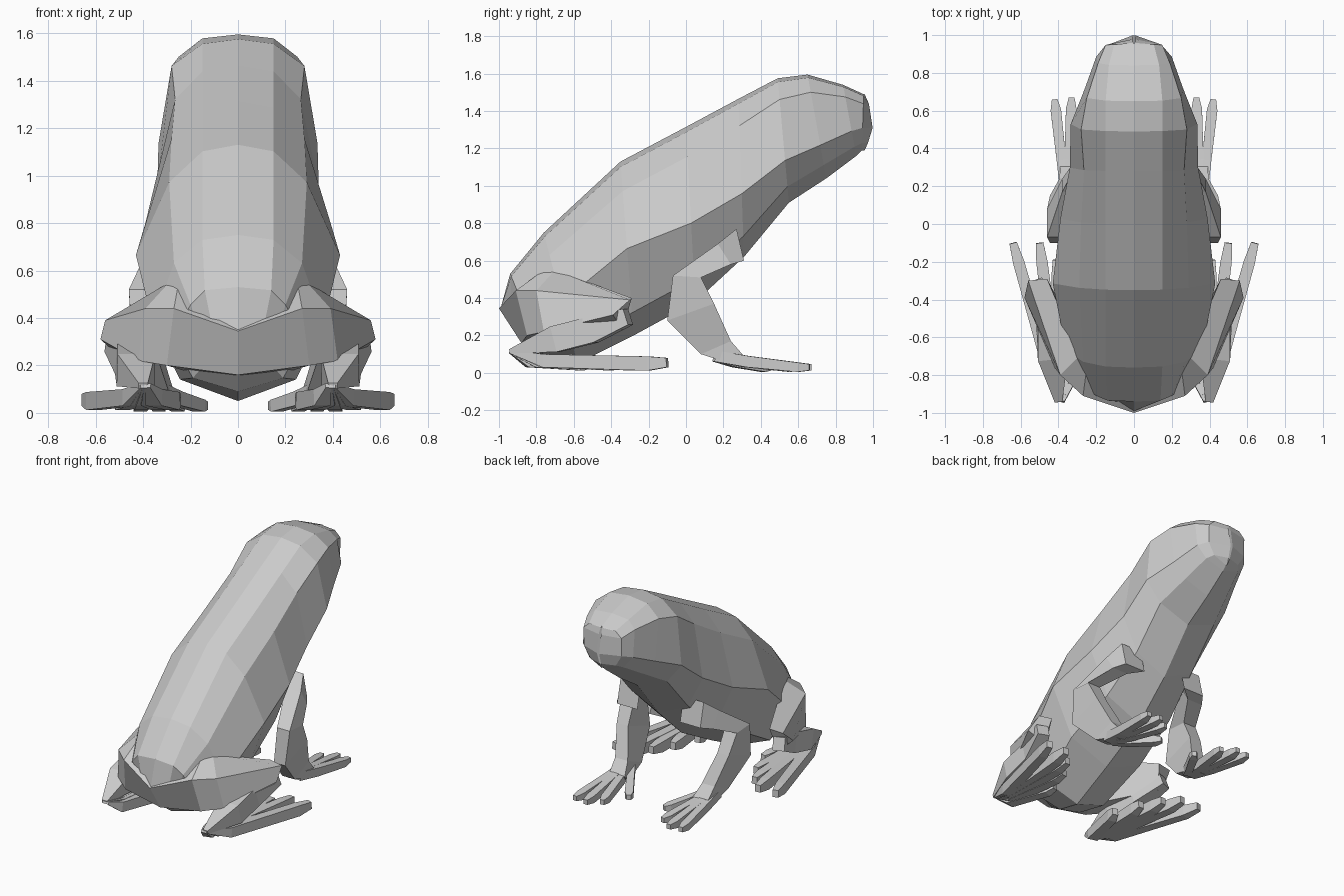
import bpy, bmesh, math
from mathutils import Vector

skin = bpy.data.materials.new("grey skin")
skin.diffuse_color = (0.6, 0.6, 0.6, 1)


def make(name, rings, mirror=True):
    """Skin a list of equal-length vertex rings and close both ends."""
    bm = bmesh.new()
    loops = [[bm.verts.new(p) for p in r] for r in rings]
    n = len(loops[0])
    for a, b in zip(loops, loops[1:]):
        for i in range(n):
            j = (i + 1) % n
            bm.faces.new((a[i], a[j], b[j], b[i]))
    bm.faces.new(loops[0][::-1])
    bm.faces.new(loops[-1])
    bmesh.ops.recalc_face_normals(bm, faces=bm.faces)
    me = bpy.data.meshes.new(name)
    bm.to_mesh(me)
    bm.free()
    me.materials.append(skin)
    ob = bpy.data.objects.new(name, me)
    bpy.context.collection.objects.link(ob)
    if mirror:
        ob.modifiers.new("both sides", 'MIRROR')
    return ob


def limb(name, pts, sides=4):
    """Tube through (x, y, z, half width, half height) stations."""
    rings = []
    k = 1 / math.cos(math.pi / sides)
    for i, (x, y, z, w, h) in enumerate(pts):
        d = Vector(pts[min(i + 1, len(pts) - 1)][:3]) - Vector(pts[max(i - 1, 0)][:3])
        d.normalize()
        side = d.cross(Vector((0, 0, 1))).normalized()
        up = side.cross(d)
        rings.append([Vector((x, y, z))
                      + side * w * k * math.cos((a + .5) * math.tau / sides)
                      + up * h * k * math.sin((a + .5) * math.tau / sides)
                      for a in range(sides)])
    return make(name, rings)


# Body: sections from rump to snout
# top y, top z, bottom y, bottom z, ridge half width, flank half width, flank level
sections = [
    (-0.99, 0.35, -0.87, 0.17, 0.15, 0.22, 0.50),
    (-0.94, 0.53, -0.76, 0.09, 0.20, 0.28, 0.50),
    (-0.76, 0.75, -0.58, 0.05, 0.27, 0.36, 0.53),
    (-0.35, 1.13, -0.28, 0.20, 0.29, 0.43, 0.50),
    (0.00, 1.315, 0.05, 0.38, 0.28, 0.39, 0.55),
    (0.28, 1.465, 0.31, 0.62, 0.265, 0.34, 0.60),
    (0.49, 1.575, 0.55, 0.91, 0.28, 0.335, 0.66),
    (0.65, 1.595, 0.75, 1.04, 0.25, 0.26, 0.68),
    (0.84, 1.54, 0.91, 1.16, 0.19, 0.20, 0.65),
    (0.95, 1.49, 0.94, 1.19, 0.15, 0.15, 0.60),
]
rings = []
for i, (ty, tz, by, bz, s, w, f) in enumerate(sections):
    half = [(0, 0), (min(0.15, s * .7), 0.03), (s, 0.17), (w, f), (w * 0.68, 0.87), (0, 1)]
    full = half + [(-x, t) for x, t in half[-2:0:-1]]
    wedge = 0.45 if i == 0 else 0.0          # rump sweeps forward to the sides
    rings.append([(x, ty + (by - ty) * t + wedge * abs(x), tz + (bz - tz) * t)
                  for x, t in full])
# wedge-shaped snout: sides meet on the centre line
rings.append([(x * 0.06, 0.955 + 0.045 * math.sin(math.pi * (1.49 - z) / 0.30), z)
              for x, y, z in rings[-1]])
make("body", rings, mirror=False)

# Front legs: x centre, half width, front edge (y, z), back edge (y, z)
stations = [
    (0.25, 0.08, (0.31, 0.60), (0.27, 0.77)),
    (0.32, 0.06, (0.24, 0.58), (0.17, 0.69)),
    (0.41, 0.05, (0.08, 0.51), (-0.07, 0.52)),
    (0.40, 0.045, (0.15, 0.37), (-0.10, 0.28)),
    (0.345, 0.05, (0.24, 0.17), (0.08, 0.10)),
    (0.33, 0.06, (0.31, 0.09), (0.27, 0.04)),
]
make("front_leg", [[(x + w, *f), (x + w, *b), (x - w, *b), (x - w, *f)]
                   for x, w, f, b in stations])

# Front toes
for i, (x, y) in enumerate([(0.42, 0.66), (0.33, 0.67), (0.24, 0.61), (0.14, 0.45)]):
    sx, sy = 0.365 - 0.015 * i, 0.16
    limb(f"front_toe_{i + 1}", [
        (sx, sy, 0.09, 0.025, 0.03),
        (sx + (x - sx) * .35, sy + (y - sy) * .35, 0.06, 0.025, 0.03),
        (sx + (x - sx) * .88, sy + (y - sy) * .88, 0.03, 0.028, 0.025),
        (x, y, 0.03, 0.015, 0.017),
    ])

# Thighs grow out of the rump ridge: top, rear top, rear bottom, inner bottom
make("thigh", [
    [(0, -0.80, 0.45), (0, -1.00, 0.345), (0, -0.88, 0.16), (0, -0.70, 0.15)],
    [(0.25, -0.76, 0.55), (0.27, -0.91, 0.44), (0.30, -0.85, 0.20), (0.20, -0.65, 0.17)],
    [(0.29, -0.70, 0.55), (0.39, -0.80, 0.44), (0.42, -0.76, 0.22), (0.29, -0.62, 0.20)],
    [(0.46, -0.29, 0.40), (0.56, -0.30, 0.39), (0.58, -0.39, 0.31), (0.49, -0.34, 0.23)],
])

# Shins run back to the heel
limb("shin", [
    (0.52, -0.31, 0.30, 0.04, 0.045),
    (0.45, -0.50, 0.23, 0.065, 0.07),
    (0.43, -0.70, 0.18, 0.08, 0.07),
    (0.40, -0.94, 0.115, 0.02, 0.012),
])

# Hind toes fan out from the heel
for i, (x, y) in enumerate([(0.64, -0.10), (0.50, -0.10), (0.41, -0.19), (0.33, -0.32), (0.26, -0.50)]):
    sx, sy = 0.40 - 0.005 * i, -0.94
    limb(f"hind_toe_{i + 1}", [
        (sx, sy, 0.115, 0.012, 0.01),
        (sx + (x - sx) * .22, sy + (y - sy) * .22, 0.065, 0.035, 0.035),
        (sx + (x - sx) * .88, sy + (y - sy) * .88, 0.05, 0.03, 0.038),
        (x, y, 0.055, 0.02, 0.025),
    ])
